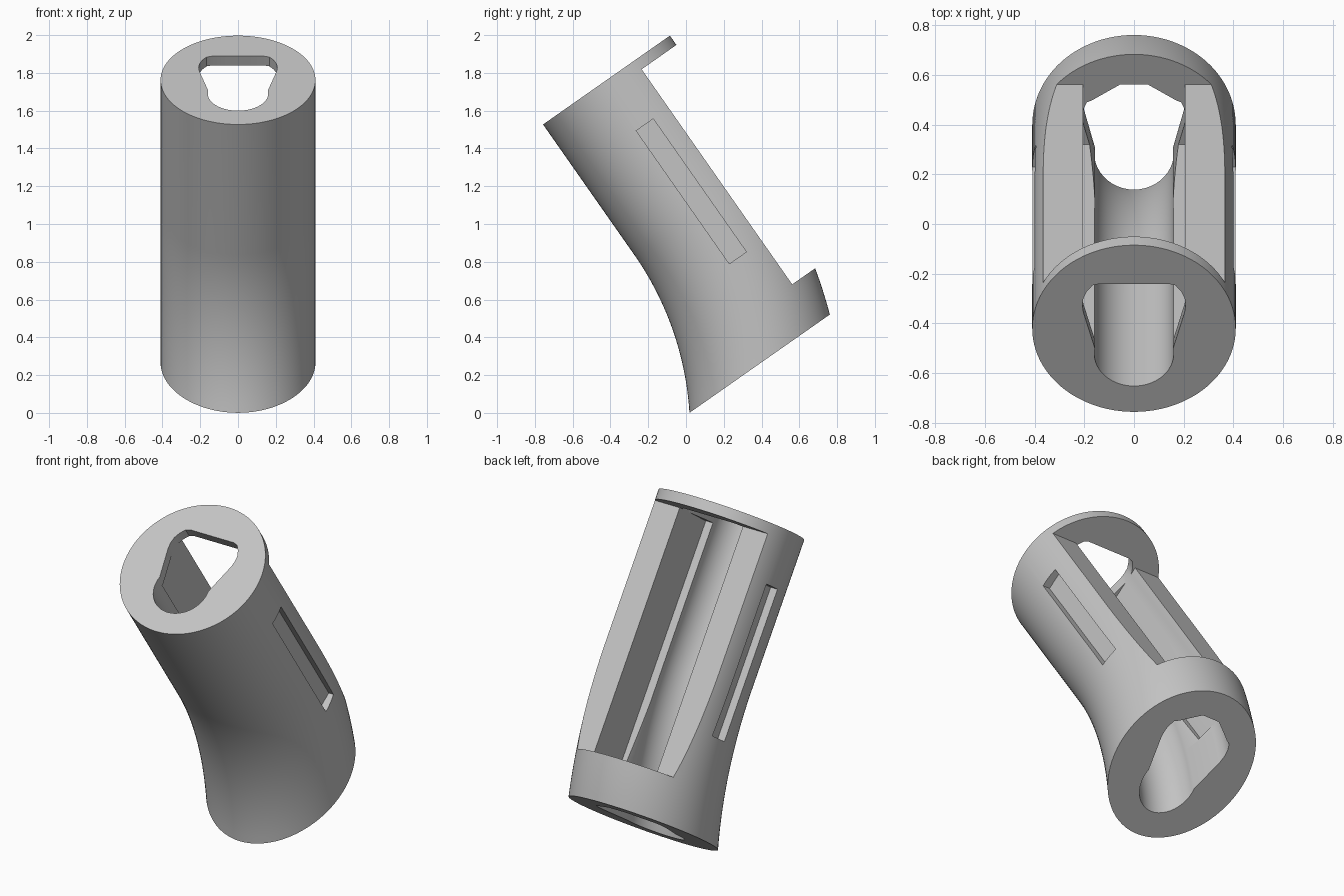
import bpy, bmesh, math
from mathutils import Matrix

if "Cube" in bpy.data.objects:
    bpy.data.objects.remove(bpy.data.objects["Cube"], do_unlink=True)

RADIUS, LENGTH = 0.41, 1.695
BEND_START, BEND_RADIUS = 0.84, 2.05
TILT = Matrix.Translation((0, -0.421, 1.762)) @ Matrix.Rotation(math.radians(35), 4, "X")

grey = bpy.data.materials.new("plain_grey")
grey.use_nodes = True
grey.diffuse_color = (0.55, 0.55, 0.55, 1)
grey.node_tree.nodes["Principled BSDF"].inputs["Base Color"].default_value = grey.diffuse_color


def bend(v, u):
    """Offset across the tube after the lower end curves toward the front."""
    d = max(0, u - BEND_START)
    return math.sqrt((BEND_RADIUS + v) ** 2 - d * d) - BEND_RADIUS


def loft(name, stations, section, bent=False):
    """Skin the sections placed along the tube axis; section(u) gives (x, v) points."""
    bm = bmesh.new()
    rings = [[bm.verts.new((x, bend(v, u) if bent else v, -u)) for x, v in section(u)]
             for u in stations]
    n = len(rings[0])
    for a, b in zip(rings, rings[1:]):
        for i in range(n):
            j = (i + 1) % n
            bm.faces.new((a[i], a[j], b[j], b[i]))
    bm.faces.new(rings[0])
    bm.faces.new(rings[-1])
    bmesh.ops.recalc_face_normals(bm, faces=bm.faces[:])
    bm.transform(TILT)
    mesh = bpy.data.meshes.new(name)
    bm.to_mesh(mesh)
    bm.free()
    mesh.materials.append(grey)
    obj = bpy.data.objects.new(name, mesh)
    bpy.context.collection.objects.link(obj)
    return obj


def mirrored(half):
    """Close a right-hand outline running from top to bottom."""
    return half + [(-x, v) for x, v in reversed(half) if x > 0]


def circle(u):
    return [(RADIUS * math.cos(t * math.tau / 96), RADIUS * math.sin(t * math.tau / 96))
            for t in range(96)]


def bore_section(u):
    # flat roof at the upper end, ridged roof at the lower end
    half = [(0.055, 0.22 if u < 0.5 else 0.267)]
    half += [(0.14, 0.22), (0.167, 0.212)] if u < 0.5 else [(0.14, 0.211), (0.165, 0.194)]
    half += [(0.19, 0.182), (0.204, 0.15), (0.208, 0.115), (0.204, 0.08)]
    # tapered sides into a round floor
    for k in range(13):
        a = math.radians(10 - k * 100 / 12)
        half.append((max(0, 0.16 * math.cos(a)) if k < 12 else 0, -0.125 + 0.158 * math.sin(a)))
    return mirrored(half)


def opening_section(u):
    # wide cut-away back above a narrower straight slot
    return mirrored([(0.6, 0.7), (0.6, 0.185), (0.205, 0.185), (0.205, -0.11)])


def stations(start, end):
    steps = 24
    return [start, BEND_START] + [BEND_START + (end - BEND_START) * k / steps
                                  for k in range(1, steps + 1)]


# Bent tube body
body = loft("bent_tube_body", stations(0, LENGTH), circle, bent=True)

# Bore, back opening and side pockets
bore_stations = [-0.1, 0.45, 0.55] + stations(0.6, 1.8)
cutters = [loft("bore_cutter", bore_stations, bore_section, bent=True),
           loft("opening_cutter", [0.06, 1.45], opening_section)]
for side in (-1, 1):
    pocket = [(0.365 * side, -0.025), (0.6 * side, -0.025),
              (0.6 * side, 0.085), (0.365 * side, 0.085)]
    cutters.append(loft("pocket_cutter", [0.31, 1.17], lambda u: pocket))

bpy.context.view_layer.objects.active = body
for cutter in cutters:
    cutter.hide_render = True
    mod = body.modifiers.new("cut", "BOOLEAN")
    mod.operation = "DIFFERENCE"
    mod.solver = "EXACT"
    mod.object = cutter
    bpy.ops.object.modifier_apply(modifier=mod.name)
    bpy.data.objects.remove(cutter, do_unlink=True)

# Smooth curved walls, crisp cut edges
for obj in bpy.context.selected_objects:
    obj.select_set(False)
body.select_set(True)
bpy.ops.object.shade_smooth_by_angle(angle=math.radians(28))
